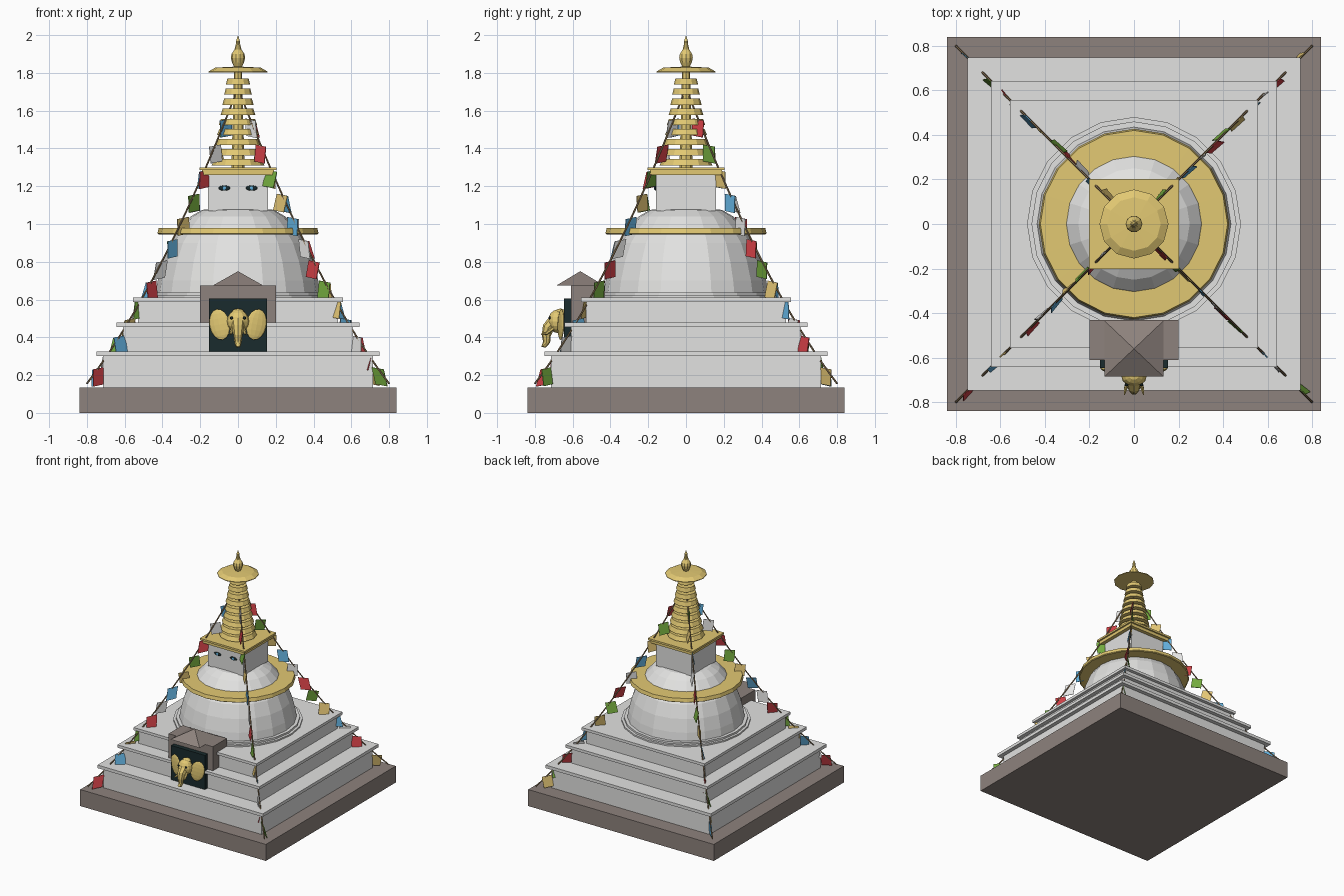
import bpy, bmesh, math, random
from mathutils import Vector, Matrix

if "Cube" in bpy.data.objects:
    bpy.data.objects.remove(bpy.data.objects["Cube"])

random.seed(4)


def mat(name, r, g, b):
    m = bpy.data.materials.new(name)
    m.diffuse_color = (r, g, b, 1)
    m.use_nodes = True
    m.node_tree.nodes["Principled BSDF"].inputs["Base Color"].default_value = m.diffuse_color
    return m


STONE = mat("white_stone", 0.76, 0.76, 0.75)
GOLD = mat("gold", 0.76, 0.58, 0.17)
BROWN = mat("brown_stone", 0.27, 0.225, 0.205)
DARK = mat("dark_teal", 0.01, 0.024, 0.026)
ROPE = mat("rope_brown", 0.25, 0.17, 0.09)
BLUE = mat("flag_blue", 0.12, 0.42, 0.70)
WHITE = mat("flag_white", 0.80, 0.80, 0.79)
RED = mat("flag_red", 0.62, 0.05, 0.06)
GREEN = mat("flag_green", 0.18, 0.42, 0.05)
YELLOW = mat("flag_yellow", 0.78, 0.57, 0.18)


def finish(bm, name, m):
    bmesh.ops.recalc_face_normals(bm, faces=bm.faces)
    me = bpy.data.meshes.new(name)
    bm.to_mesh(me)
    bm.free()
    ob = bpy.data.objects.new(name, me)
    bpy.context.collection.objects.link(ob)
    me.materials.append(m)
    return ob


def box(name, m, x0, x1, y0, y1, z0, z1):
    bm = bmesh.new()
    c = Vector(((x0 + x1) / 2, (y0 + y1) / 2, (z0 + z1) / 2))
    mx = Matrix.Translation(c) @ Matrix.Diagonal((x1 - x0, y1 - y0, z1 - z0, 1))
    bmesh.ops.create_cube(bm, size=1, matrix=mx)
    return finish(bm, name, m)


def slab(name, m, h, z0, z1):
    return box(name, m, -h, h, -h, h, z0, z1)


def revolve(name, m, profile, n):
    """Revolve (radius, z) points round the z axis, flat capped at both ends."""
    bm = bmesh.new()
    rings = []
    for r, z in profile:
        rings.append([bm.verts.new((r * math.cos(math.tau * i / n), r * math.sin(math.tau * i / n), z))
                      for i in range(n)])
    for a, b in zip(rings, rings[1:]):
        for i in range(n):
            j = (i + 1) % n
            bm.faces.new((a[i], a[j], b[j], b[i]))
    bm.faces.new(rings[0])
    bm.faces.new(rings[-1])
    bmesh.ops.remove_doubles(bm, verts=bm.verts, dist=1e-5)
    return finish(bm, name, m)


def ball(name, m, centre, scale, rot=Matrix(), u=12, v=8):
    bm = bmesh.new()
    mx = Matrix.Translation(centre) @ rot @ Matrix.Diagonal((*scale, 1))
    bmesh.ops.create_uvsphere(bm, u_segments=u, v_segments=v, radius=1, matrix=mx)
    return finish(bm, name, m)


def tube(name, m, pts, radii, n=8):
    """Sweep an n-gon along a path, with one radius per point."""
    pts = [Vector(p) for p in pts]
    bm = bmesh.new()
    rings = []
    for i, p in enumerate(pts):
        t = (pts[min(i + 1, len(pts) - 1)] - pts[max(i - 1, 0)]).normalized()
        ref = Vector((1, 0, 0)) if abs(t.x) < 0.8 else Vector((0, 0, 1))
        a = t.cross(ref).normalized()
        b = t.cross(a)
        rings.append([bm.verts.new(p + radii[i] * (a * math.cos(math.tau * k / n) + b * math.sin(math.tau * k / n)))
                      for k in range(n)])
    for r0, r1 in zip(rings, rings[1:]):
        for k in range(n):
            bm.faces.new((r0[k], r0[(k + 1) % n], r1[(k + 1) % n], r1[k]))
    bm.faces.new(rings[0])
    bm.faces.new(rings[-1])
    return finish(bm, name, m)


# Plinth and three terraces with overhanging caps
slab("plinth", BROWN, 0.84, 0, 0.135)
for i, (h, cap, z0, z1, z2) in enumerate([(0.715, 0.748, 0.135, 0.30, 0.325),
                                          (0.61, 0.642, 0.325, 0.455, 0.478),
                                          (0.53, 0.556, 0.478, 0.588, 0.61)]):
    slab(f"terrace_{i + 1}", STONE, h, z0, z1)
    slab(f"terrace_cap_{i + 1}", STONE, cap, z1, z2)

# Dome with stepped foot, and gold band
revolve("dome", STONE, [(0.48, 0.605), (0.48, 0.622), (0.46, 0.622), (0.46, 0.637), (0.435, 0.637),
                        (0.425, 0.70), (0.40, 0.80), (0.36, 0.90), (0.30, 0.985), (0.25, 1.04),
                        (0.19, 1.075), (0.0, 1.085)], 20)
revolve("dome_band", GOLD, [(0.30, 0.945), (0.42, 0.945), (0.427, 0.95), (0.42, 0.978), (0.30, 0.98)], 20)

# Square tower above the dome
slab("tower", STONE, 0.16, 1.07, 1.265)
slab("tower_cornice", GOLD, 0.19, 1.26, 1.285)
slab("tower_cornice_lip", GOLD, 0.203, 1.285, 1.30)

# Painted eyes on the front
for s in (-1, 1):
    ball("tower_eye", DARK, (s * 0.072, -0.161, 1.19), (0.031, 0.006, 0.014))
    ball("tower_iris", BLUE, (s * 0.072, -0.166, 1.19), (0.010, 0.004, 0.010))

# Spire: tapered discs on a thin core, parasol and finial
revolve("spire_core", GOLD, [(0.035, 1.29), (0.02, 1.84)], 8)
for i in range(9):
    r = 0.14 - 0.0095 * i
    z = 1.31 + 0.0535 * i
    revolve(f"spire_disc_{i + 1}", GOLD, [(r, z), (r * 0.88, z + 0.033)], 12)
revolve("parasol", GOLD, [(0.155, 1.803), (0.155, 1.808), (0.12, 1.828), (0.0, 1.834)], 12)
revolve("finial", GOLD, [(0.018, 1.828), (0.032, 1.855), (0.038, 1.88), (0.034, 1.90), (0.018, 1.925),
                         (0.012, 1.95), (0.01, 1.97), (0.0, 2.0)], 10)

# Front niche: frame, dark opening and pyramid roof
box("niche_frame", BROWN, -0.20, 0.20, -0.61, -0.43, 0.478, 0.675)
box("niche_opening", DARK, -0.153, 0.153, -0.646, -0.50, 0.325, 0.605)
bm = bmesh.new()
base = [bm.verts.new((sx * 0.132, -0.56 + sy * 0.125, 0.675)) for sx, sy in ((-1, -1), (1, -1), (1, 1), (-1, 1))]
apex = bm.verts.new((0, -0.56, 0.75))
bm.faces.new(base)
for i in range(4):
    bm.faces.new((base[i], base[(i + 1) % 4], apex))
finish(bm, "niche_roof", BROWN)

# Gold elephant head
ball("elephant_head", GOLD, (0, -0.68, 0.485), (0.058, 0.05, 0.062))
ball("elephant_crown", GOLD, (0, -0.665, 0.53), (0.035, 0.03, 0.022))
tube("elephant_trunk", GOLD, [(0, -0.70, 0.48), (0, -0.73, 0.45), (0, -0.74, 0.41), (0, -0.738, 0.375),
                              (0, -0.75, 0.358), (0, -0.762, 0.362)],
     [0.036, 0.031, 0.024, 0.019, 0.015, 0.012])
for s in (-1, 1):
    ball("elephant_ear", GOLD, (s * 0.097, -0.662, 0.468), (0.055, 0.012, 0.083),
         Matrix.Rotation(s * 0.25, 4, 'Z') @ Matrix.Rotation(s * 0.2, 4, 'Y'))
    ball("elephant_eye", DARK, (s * 0.034, -0.722, 0.503), (0.009, 0.006, 0.008), u=8, v=6)
    tube("elephant_tusk", GOLD, [(s * 0.028, -0.70, 0.45), (s * 0.038, -0.74, 0.42), (s * 0.043, -0.768, 0.418)],
         [0.010, 0.008, 0.002], 6)


# Four sagging ropes from the spire to the plinth corners, each with 13 flags
def rope_z(u):
    return 1.72 - 1.565 * u - 0.52 * u * (1 - u)


flag_colours = [BLUE, WHITE, RED, GREEN, YELLOW]
for c, (sx, sy) in enumerate([(-1, -1), (1, -1), (1, 1), (-1, 1)]):
    us = [i / 20 for i in range(21)]
    tube(f"rope_{c + 1}", ROPE, [(sx * 0.8 * u, sy * 0.8 * u, rope_z(u)) for u in us], [0.005] * 21, 6)
    yaw = math.atan2(sy, sx)
    for k in range(13):
        u = 0.082 + 0.0703 * k
        bm = bmesh.new()
        bmesh.ops.create_cube(bm, size=1, matrix=Matrix.Translation((0, 0, -0.045))
                              @ Matrix.Diagonal((0.078, 0.004, 0.09, 1)))
        sway = random.uniform(-0.02, 0.02)
        for v in bm.verts:  # slope the top along the rope and let the hem sway
            v.co.x += sway * -v.co.z / 0.09
            v.co.z -= v.co.x * 0.15
        place = (Matrix.Translation((sx * 0.8 * u, sy * 0.8 * u, rope_z(u)))
                 @ Matrix.Rotation(yaw + random.uniform(-0.12, 0.12), 4, 'Z')
                 @ Matrix.Rotation(random.uniform(-0.25, 0.25), 4, 'X'))
        bmesh.ops.transform(bm, matrix=place, verts=bm.verts)
        finish(bm, f"flag_{c + 1}_{k + 1}", flag_colours[(k + c) % 5])
